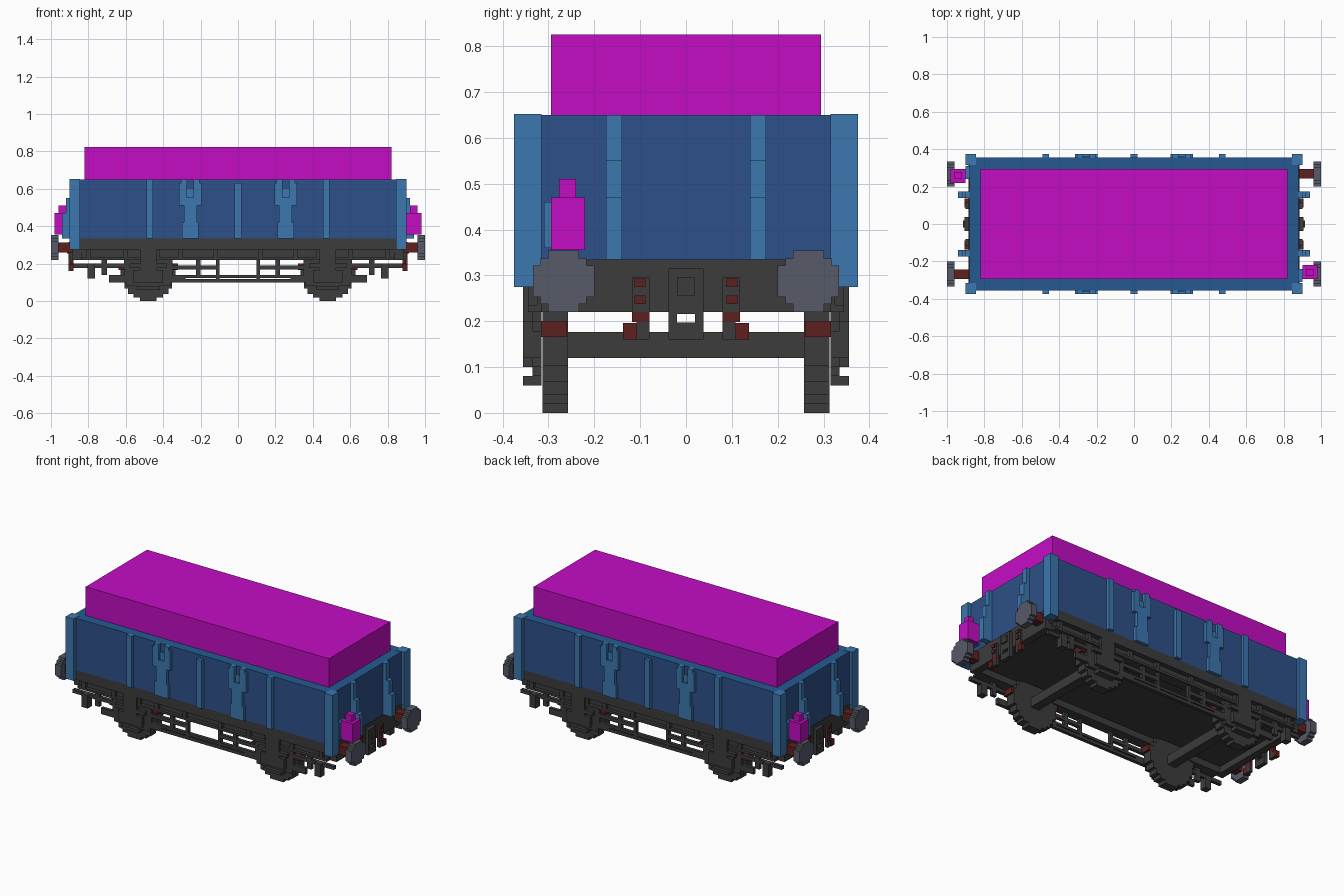
import bpy
import bmesh
from mathutils import Vector

cube = bpy.data.objects.get("Cube")
if cube:
    bpy.data.objects.remove(cube, do_unlink=True)


def material(name, hex_code):
    srgb = [int(hex_code[i:i + 2], 16) / 255 for i in (0, 2, 4)]
    lin = [c / 12.92 if c < 0.04045 else ((c + 0.055) / 1.055) ** 2.4 for c in srgb]
    m = bpy.data.materials.new(name)
    m.use_nodes = True
    m.diffuse_color = (*lin, 1)
    bsdf = m.node_tree.nodes["Principled BSDF"]
    bsdf.inputs["Base Color"].default_value = (*lin, 1)
    bsdf.inputs["Roughness"].default_value = 0.8
    return m


WALL = material("dark blue", "2D5089")
RIM = material("rim blue", "255A91")
RIB = material("light blue", "3C77AF")
LOAD = material("magenta", "C40DC4")
IRON = material("dark grey", "3C3C3C")
STEEL = material("blue grey", "575B69")
RUST = material("dark red", "5E2020")


def finish(name, bm, mat):
    bmesh.ops.recalc_face_normals(bm, faces=bm.faces)
    me = bpy.data.meshes.new(name)
    bm.to_mesh(me)
    bm.free()
    me.materials.append(mat)
    ob = bpy.data.objects.new(name, me)
    bpy.context.collection.objects.link(ob)
    return ob


# Copies: "x" and "y" mirror, "r" is a half turn about z
FLIPS = {"": [(1, 1)], "x": [(1, 1), (-1, 1)], "y": [(1, 1), (1, -1)],
         "xy": [(1, 1), (-1, 1), (1, -1), (-1, -1)], "r": [(1, 1), (-1, -1)]}


def part(name, mat, boxes, copies="xy"):
    """One object made of boxes (x0, x1, y0, y1, z0, z1), repeated by symmetry."""
    unique = set()
    for x0, x1, y0, y1, z0, z1 in boxes:
        for sx, sy in FLIPS[copies]:
            unique.add((*sorted((x0 * sx, x1 * sx)), *sorted((y0 * sy, y1 * sy)), z0, z1))
    bm = bmesh.new()
    for x0, x1, y0, y1, z0, z1 in sorted(unique):
        verts = bmesh.ops.create_cube(bm, size=1)["verts"]
        bmesh.ops.scale(bm, verts=verts, vec=(x1 - x0, y1 - y0, z1 - z0))
        bmesh.ops.translate(bm, verts=verts,
                            vec=((x0 + x1) / 2, (y0 + y1) / 2, (z0 + z1) / 2))
    return finish(name, bm, mat)


def stepped_disc(name, mat, steps, centre, axis, depth):
    """Blocky disc: a stair-stepped outline extruded along x or y."""
    quarter = []
    for i, (a, b) in enumerate(steps):
        quarter.append((a, b))
        if i + 1 < len(steps):
            quarter.append((steps[i + 1][0], b))
    outline = (quarter + [(-a, b) for a, b in reversed(quarter)]
               + [(-a, -b) for a, b in quarter]
               + [(a, -b) for a, b in reversed(quarter)])
    bm = bmesh.new()
    c = Vector(centre)
    along = Vector((1, 0, 0)) if axis == "x" else Vector((0, 1, 0))
    across = Vector((0, 1, 0)) if axis == "x" else Vector((1, 0, 0))
    up = Vector((0, 0, 1))
    face = bm.faces.new([bm.verts.new(c + across * a + up * b - along * depth / 2)
                         for a, b in outline])
    out = bmesh.ops.extrude_face_region(bm, geom=[face])["geom"]
    bmesh.ops.translate(bm, vec=along * depth,
                        verts=[v for v in out if isinstance(v, bmesh.types.BMVert)])
    return finish(name, bm, mat)


# Open-topped body with its rim and load
part("side_walls", WALL, [(-0.88, 0.88, 0.295, 0.355, 0.335, 0.645)], "y")
part("end_walls", WALL, [(0.82, 0.88, -0.295, 0.295, 0.335, 0.645)], "x")
part("rim_sides", RIM, [(-0.88, 0.88, 0.295, 0.355, 0.645, 0.65)], "y")
part("rim_ends", RIM, [(0.82, 0.88, -0.295, 0.295, 0.645, 0.65)], "x")
part("load", LOAD, [(-0.82, 0.82, -0.295, 0.295, 0.34, 0.825)], "")

# Posts and ribs
part("corner_posts", RIB, [(0.845, 0.90, 0.315, 0.375, 0.275, 0.652)])
part("side_ribs", RIB, [
    (0.455, 0.49, 0.35, 0.375, 0.335, 0.65),
    (-0.018, 0.018, 0.35, 0.375, 0.335, 0.63)])
part("door_latches", RIB, [
    (0.195, 0.237, 0.35, 0.375, 0.51, 0.632),
    (0.273, 0.315, 0.35, 0.375, 0.51, 0.632),
    (0.205, 0.237, 0.35, 0.375, 0.632, 0.65),
    (0.273, 0.305, 0.35, 0.375, 0.632, 0.65),
    (0.237, 0.273, 0.35, 0.375, 0.51, 0.555),
    (0.237, 0.273, 0.35, 0.362, 0.555, 0.60),
    (0.22, 0.29, 0.35, 0.375, 0.42, 0.51),
    (0.21, 0.30, 0.35, 0.375, 0.335, 0.42)])
part("end_ribs", RIB, [
    (0.87, 0.90, 0.14, 0.175, 0.335, 0.65),
    (0.90, 0.92, 0.14, 0.175, 0.335, 0.55),
    (0.92, 0.94, 0.14, 0.175, 0.335, 0.47)])

# Lamps on opposite corners
part("lamp_brackets", RIB, [(0.87, 0.902, -0.31, -0.24, 0.36, 0.46)], "r")
part("lamps", LOAD, [
    (0.902, 0.98, -0.295, -0.22, 0.355, 0.47),
    (0.92, 0.96, -0.277, -0.24, 0.47, 0.51)], "r")

# Underframe
part("floor", IRON, [(-0.86, 0.86, -0.32, 0.32, 0.26, 0.335)], "")
part("side_sills", IRON, [(-0.845, 0.845, 0.30, 0.355, 0.275, 0.335)], "y")
part("headstocks", IRON, [(0.84, 0.885, -0.315, 0.315, 0.22, 0.335)], "x")
part("solebars", IRON, [
    (-0.84, 0.84, 0.28, 0.325, 0.22, 0.275),
    (-0.84, 0.84, 0.325, 0.345, 0.22, 0.234)], "y")
part("solebar_stiffeners", IRON, [
    (x - 0.012, x + 0.012, 0.32, 0.345, 0.23, 0.275)
    for x in (0.12, 0.31, 0.43, 0.60, 0.80)])

# Rails and brake frame hung between the wheels
part("brake_rails", IRON, [
    (-0.36, 0.36, 0.315, 0.335, 0.124, 0.14),
    (-0.355, 0.355, 0.315, 0.335, 0.10, 0.119),
    (0.10, 0.40, 0.315, 0.335, 0.168, 0.19),
    (0.10, 0.118, 0.315, 0.335, 0.10, 0.22),
    (0.20, 0.225, 0.315, 0.335, 0.14, 0.22)])
part("end_steps", IRON, [
    (0.57, 0.88, 0.315, 0.335, 0.178, 0.20),
    (0.765, 0.805, 0.315, 0.355, 0.12, 0.20),
    (0.70, 0.73, 0.315, 0.335, 0.14, 0.22)])

# Axle guards, springs and boxes
part("axle_guards", IRON, [
    (0.35, 0.61, 0.315, 0.335, 0.138, 0.225),
    (0.28, 0.69, 0.315, 0.335, 0.10, 0.138),
    (0.36, 0.60, 0.315, 0.335, 0.08, 0.10),
    (0.38, 0.58, 0.335, 0.355, 0.178, 0.20),
    (0.40, 0.56, 0.335, 0.355, 0.10, 0.165),
    (0.435, 0.525, 0.335, 0.355, 0.165, 0.275),
    (0.42, 0.54, 0.315, 0.355, 0.06, 0.08)])
part("brake_shoes", RUST, [
    (0.585, 0.64, 0.26, 0.325, 0.165, 0.20),
    (0.32, 0.375, 0.26, 0.325, 0.165, 0.20)])

# Wheels and axles
WHEEL = [(0.147, 0.045), (0.128, 0.08), (0.108, 0.108), (0.08, 0.128), (0.045, 0.147)]
for sx, end in ((1, "left"), (-1, "right")):
    for sy, side in ((-1, "front"), (1, "back")):
        stepped_disc(f"wheel_{end}_{side}", IRON, WHEEL,
                     (sx * 0.48, sy * 0.285, 0.147), "y", 0.056)
part("axles", IRON, [(0.452, 0.508, -0.26, 0.26, 0.12, 0.176)], "x")

# Buffers
BUFFER = [(0.067, 0.034), (0.05, 0.05), (0.034, 0.067)]
for sx, end in ((1, "left"), (-1, "right")):
    for sy, side in ((-1, "front"), (1, "back")):
        stepped_disc(f"buffer_head_{end}_{side}", STEEL, BUFFER,
                     (sx * 0.98, sy * 0.267, 0.287), "x", 0.04)
part("buffer_shafts", RUST, [(0.88, 0.962, 0.242, 0.295, 0.26, 0.314)])

# Couplings and hoses on both ends
part("coupling_hooks", IRON, [
    (0.88, 0.905, -0.038, 0.038, 0.216, 0.315),
    (0.895, 0.915, -0.02, 0.02, 0.255, 0.295),
    (0.88, 0.905, 0.02, 0.038, 0.16, 0.216),
    (0.88, 0.905, -0.02, 0.02, 0.16, 0.197)])
part("hose_brackets", IRON, [
    (0.88, 0.897, 0.08, 0.118, 0.22, 0.295),
    (0.88, 0.90, 0.08, 0.108, 0.16, 0.198)])
part("hoses", RUST, [
    (0.88, 0.905, 0.088, 0.112, 0.275, 0.293),
    (0.88, 0.905, 0.088, 0.112, 0.238, 0.256),
    (0.88, 0.897, 0.08, 0.118, 0.198, 0.22),
    (0.88, 0.905, 0.108, 0.137, 0.16, 0.196)])
